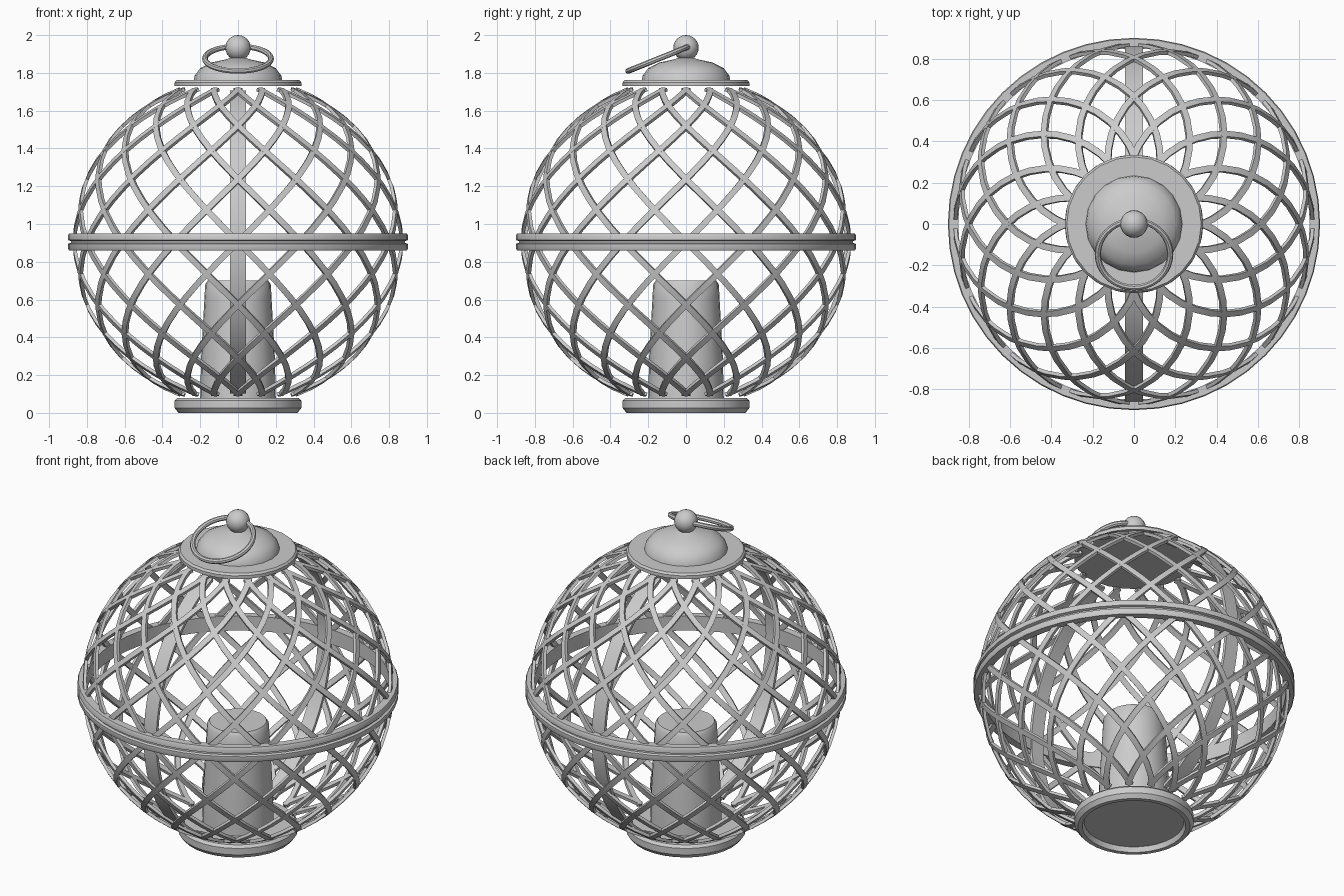
import bpy, bmesh, math
from mathutils import Vector, Matrix

if "Cube" in bpy.data.objects:
    bpy.data.objects.remove(bpy.data.objects["Cube"], do_unlink=True)

grey = bpy.data.materials.new("light_grey")
grey.use_nodes = True
colour = (0.6, 0.6, 0.6, 1)
grey.diffuse_color = colour
grey.node_tree.nodes["Principled BSDF"].inputs["Base Color"].default_value = colour

CENTRE = Vector((0, 0, 0.905))
RADIUS = 0.875


def finish(bm, name):
    """Turn a bmesh into a shaded object."""
    bmesh.ops.recalc_face_normals(bm, faces=bm.faces)
    mesh = bpy.data.meshes.new(name)
    bm.to_mesh(mesh)
    bm.free()
    mesh.materials.append(grey)
    obj = bpy.data.objects.new(name, mesh)
    bpy.context.collection.objects.link(obj)
    bpy.ops.object.select_all(action="DESELECT")
    obj.select_set(True)
    bpy.context.view_layer.objects.active = obj
    bpy.ops.object.shade_smooth_by_angle(angle=math.radians(35))
    return obj


def lathe(name, profile, sides, closed=False):
    """Spin a (radius, height) profile around the vertical axis."""
    bm = bmesh.new()
    verts = [bm.verts.new((r, 0, z)) for r, z in profile]
    edges = [bm.edges.new(pair) for pair in zip(verts, verts[1:])]
    if closed:
        edges.append(bm.edges.new((verts[-1], verts[0])))
    bmesh.ops.spin(bm, geom=verts + edges, cent=(0, 0, 0), axis=(0, 0, 1),
                   angle=math.tau, steps=sides)
    bmesh.ops.remove_doubles(bm, verts=bm.verts, dist=0.0005)
    return finish(bm, name)


def on_sphere(lat, lon):
    return Vector((math.cos(lat) * math.sin(lon),
                   -math.cos(lat) * math.cos(lon), math.sin(lat)))


def ribbon(bm, lon, twist, limit, width, inner, outer, steps=28):
    """Flat bar lying on the sphere, climbing with the given twist."""
    sections = []
    for i in range(steps + 1):
        lat = -limit + 2 * limit * i / steps
        n = on_sphere(lat, lon + twist * lat)
        ahead = on_sphere(lat + 0.01, lon + twist * (lat + 0.01))
        side = (ahead - n).cross(n).normalized() * width / 2
        sections.append([bm.verts.new(CENTRE + n * r + side * s) for r, s in
                         ((outer, -1), (outer, 1), (inner, 1), (inner, -1))])
    for a, b in zip(sections, sections[1:]):
        for k in range(4):
            m = (k + 1) % 4
            bm.faces.new((a[k], a[m], b[m], b[k]))
    bm.faces.new(sections[0])
    bm.faces.new(sections[-1])


# Diagonal lattice of the globe, two mirrored families of bars
STRIPS = 16
for name, twist in (("lattice_rising_left", -1), ("lattice_rising_right", 1)):
    bm = bmesh.new()
    for i in range(STRIPS):
        ribbon(bm, math.tau * i / STRIPS, twist, math.radians(69),
               0.032, RADIUS - 0.018, RADIUS)
    finish(bm, name)

# Upright bands inside the front and back
for name, lon in (("front_upright_band", 0), ("back_upright_band", math.pi)):
    bm = bmesh.new()
    ribbon(bm, lon, 0, math.radians(69), 0.085, RADIUS - 0.035, RADIUS - 0.015)
    finish(bm, name)

# Belt around the middle with a stepped outer face
lathe("middle_belt", [(0.85, 0.86), (0.895, 0.86), (0.9, 0.87), (0.9, 0.895),
                      (0.885, 0.9), (0.885, 0.91), (0.9, 0.915), (0.9, 0.94),
                      (0.895, 0.95), (0.85, 0.95)], 48, closed=True)

# Foot with a recessed underside
lathe("base", [(0, 0.03), (0.28, 0.03), (0.29, 0), (0.315, 0), (0.335, 0.025),
               (0.335, 0.065), (0.32, 0.08), (0, 0.08)], 32)

# Candle
lathe("candle", [(0, 0.08), (0.2, 0.08), (0.195, 0.3), (0.178, 0.6),
                 (0.174, 0.68), (0.16, 0.7), (0, 0.7)], 24)

# Lid plate, dome and finial
lathe("lid_plate", [(0, 1.73), (0.335, 1.73), (0.335, 1.75),
                    (0.325, 1.762), (0, 1.762)], 24)
lathe("lid_dome", [(0.235, 1.755), (0.23, 1.785), (0.2, 1.825), (0.14, 1.855),
                   (0.07, 1.87), (0.035, 1.88), (0.03, 1.9), (0, 1.9)], 20)

bm = bmesh.new()
bmesh.ops.create_uvsphere(bm, u_segments=20, v_segments=12, radius=0.067,
                          matrix=Matrix.Translation((0, 0, 1.933)))
finish(bm, "finial_ball")

# Carrying ring leaning forward over the dome
ring = lathe("carrying_ring",
             [(0.175 + 0.015 * math.cos(math.tau * k / 8),
               0.015 * math.sin(math.tau * k / 8)) for k in range(8)],
             36, closed=True)
ring.location = (0, -0.145, 1.875)
ring.rotation_euler = (math.radians(22), 0, 0)
